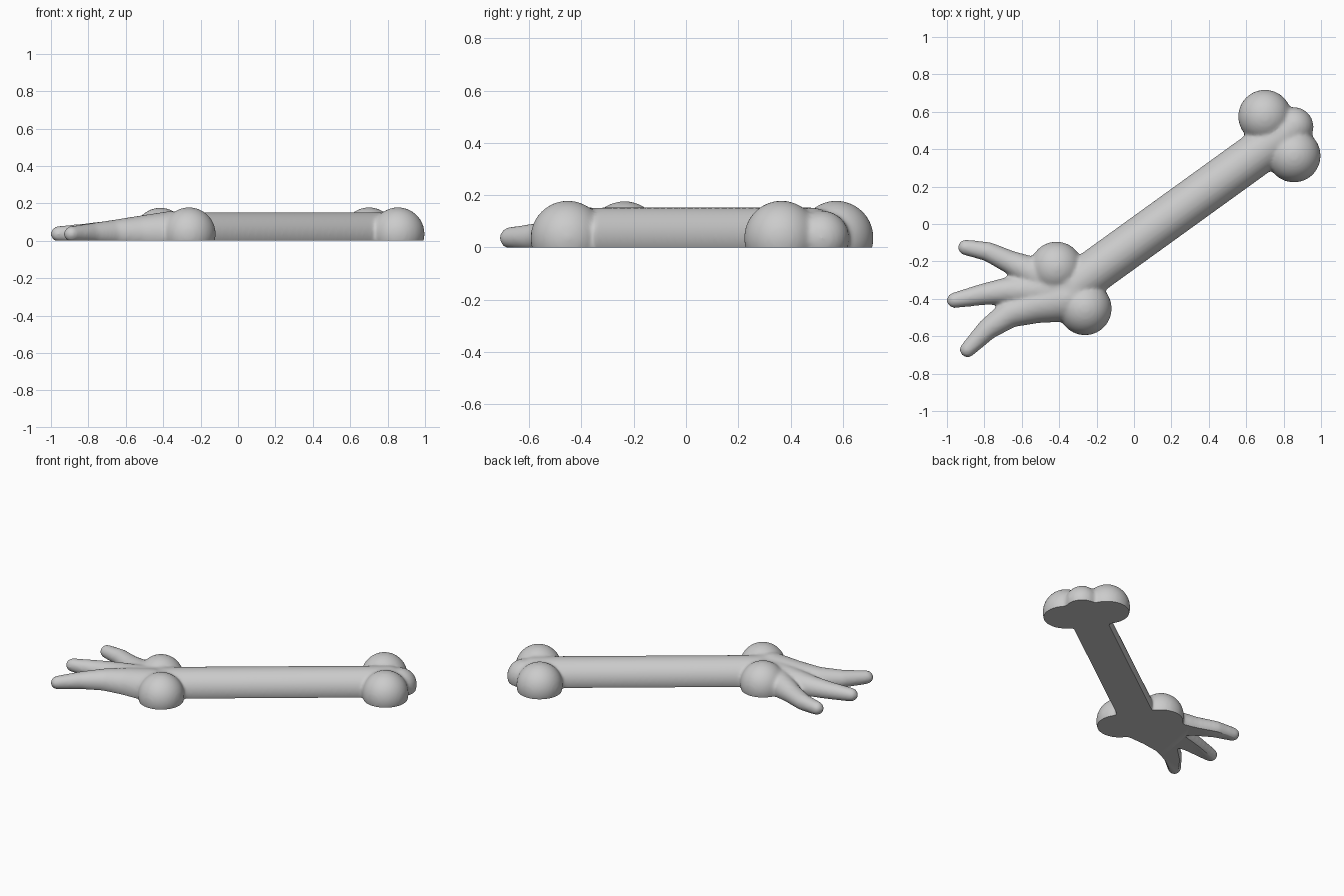
import bpy, bmesh
from mathutils import Vector, Matrix

cube = bpy.data.objects.get("Cube")
if cube:
    bpy.data.objects.remove(cube, do_unlink=True)

LEVEL = 0.04   # height of every centre line above the flat underside

bone = bpy.data.materials.new("bone grey")
bone.use_nodes = True
grey = (0.6, 0.6, 0.6, 1)
bone.diffuse_color = grey
bone.node_tree.nodes["Principled BSDF"].inputs["Base Color"].default_value = grey

bm = bmesh.new()


def ball(target, x, y, r):
    return bmesh.ops.create_icosphere(
        target, subdivisions=4, radius=r,
        matrix=Matrix.Translation((x, y, LEVEL)))["verts"]


def limb(points):
    """Chain of tapered capsules through (x, y, radius) points."""
    for a, b in zip(points, points[1:]):
        part = bmesh.new()
        ball(part, *a)
        ball(part, *b)
        hull = bmesh.ops.convex_hull(part, input=part.verts[:])
        inside = {g for g in hull["geom_interior"] if isinstance(g, bmesh.types.BMVert)}
        bmesh.ops.delete(part, geom=list(inside), context="VERTS")
        mesh = bpy.data.meshes.new("capsule")
        part.to_mesh(mesh)
        part.free()
        bm.from_mesh(mesh)
        bpy.data.meshes.remove(mesh)


# Shaft
limb([(-0.30, -0.316, 0.117), (0.80, 0.478, 0.117)])

# Knobs at both ends
for knob in [(0.70, 0.575, 0.143), (0.855, 0.365, 0.143), (0.855, 0.52, 0.105),
             (-0.415, -0.235, 0.141), (-0.262, -0.452, 0.143)]:
    ball(bm, *knob)

# Three curved fingers running out of the palm
limb([(-0.32, -0.33, 0.117), (-0.50, -0.28, 0.092), (-0.66, -0.205, 0.062),
      (-0.78, -0.148, 0.052), (-0.90, -0.125, 0.042)])
limb([(-0.32, -0.35, 0.117), (-0.54, -0.355, 0.09), (-0.68, -0.358, 0.072),
      (-0.80, -0.375, 0.058), (-0.96, -0.408, 0.042)])
limb([(-0.36, -0.40, 0.122), (-0.52, -0.432, 0.098), (-0.66, -0.477, 0.076),
      (-0.78, -0.56, 0.058), (-0.89, -0.672, 0.042)])

mesh = bpy.data.meshes.new("clawed_bone")
bm.to_mesh(mesh)
bm.free()
obj = bpy.data.objects.new("clawed_bone", mesh)
bpy.context.collection.objects.link(obj)

# Fuse the parts into one skin and soften the joints
remesh = obj.modifiers.new("fuse", "REMESH")
remesh.mode = "VOXEL"
remesh.voxel_size = 0.01
soften = obj.modifiers.new("soften", "SMOOTH")
soften.factor = 0.5
soften.iterations = 12
bpy.context.view_layer.update()
fused = obj.evaluated_get(bpy.context.evaluated_depsgraph_get())

# Slice off the underside and close it with a flat face
bm = bmesh.new()
bm.from_mesh(fused.to_mesh())
fused.to_mesh_clear()
obj.modifiers.clear()
bmesh.ops.bisect_plane(bm, geom=bm.verts[:] + bm.edges[:] + bm.faces[:],
                       plane_co=Vector((0, 0, 0.004)), plane_no=Vector((0, 0, 1)),
                       clear_inner=True)
rim = [e for e in bm.edges if e.is_boundary]
bmesh.ops.holes_fill(bm, edges=rim, sides=0)
bmesh.ops.recalc_face_normals(bm, faces=bm.faces[:])
bmesh.ops.translate(bm, verts=bm.verts[:], vec=(0, 0, -0.004))
bm.to_mesh(mesh)
bm.free()
mesh.materials.clear()
mesh.materials.append(bone)

bpy.context.view_layer.objects.active = obj
obj.select_set(True)
bpy.ops.object.shade_smooth_by_angle(angle=0.7)
